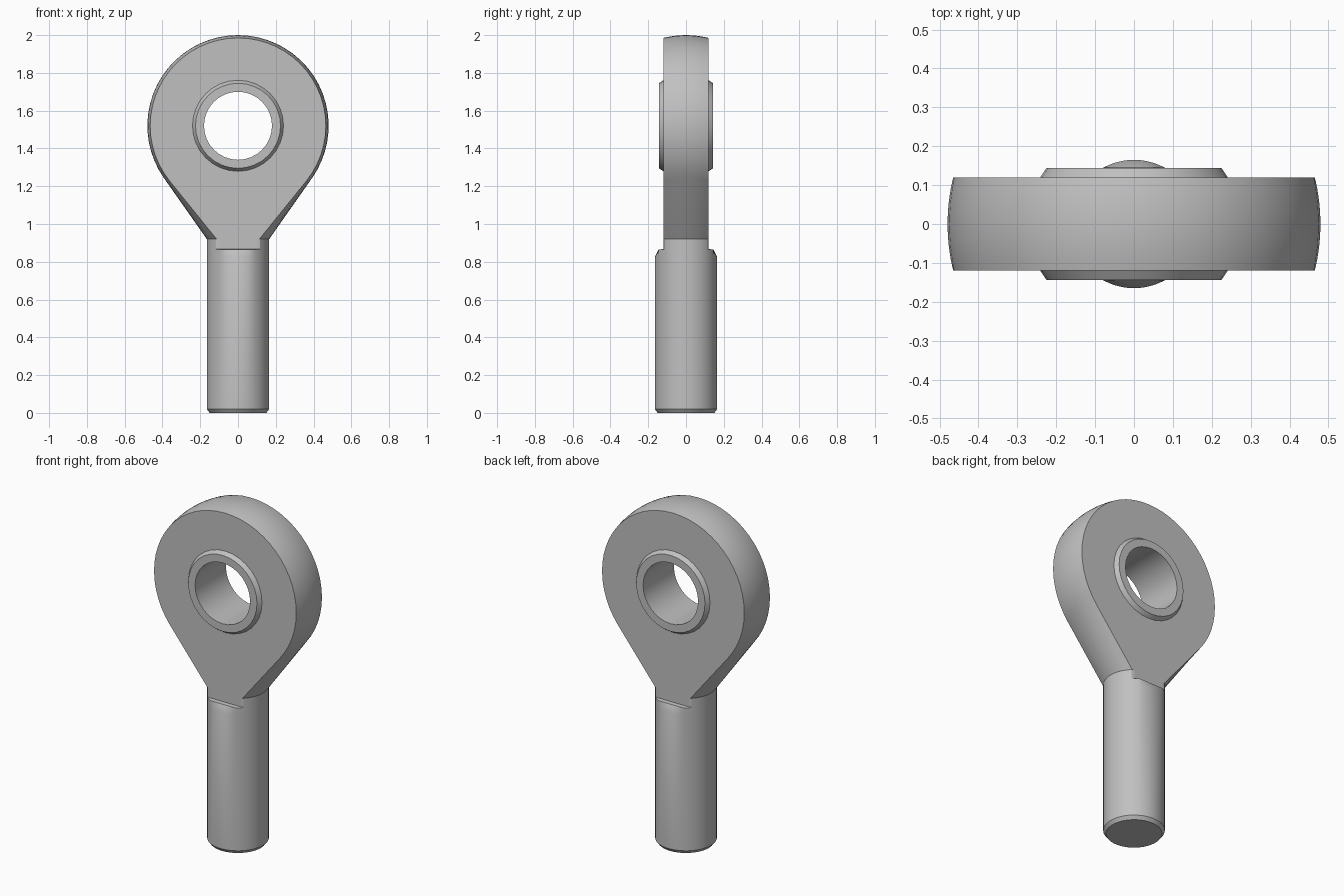
import bpy
import bmesh
from math import sin, cos, pi, hypot, atan2, acos, sqrt, radians

if "Cube" in bpy.data.objects:
    bpy.data.objects.remove(bpy.data.objects["Cube"], do_unlink=True)

EYE_Z = 1.52        # centre of the eye
HALF = 0.12         # half thickness of the head
SHANK_R = 0.165
NECK_Z = 0.92       # where the head meets the shank

steel = bpy.data.materials.new("steel grey")
steel.use_nodes = True
steel.diffuse_color = (0.53, 0.53, 0.53, 1)
steel.node_tree.nodes["Principled BSDF"].inputs["Base Color"].default_value = (0.53, 0.53, 0.53, 1)


def loft(name, loops, cyclic=False, caps=False):
    """Skin a list of equally long point loops into one object."""
    bm = bmesh.new()
    rows = [[bm.verts.new(p) for p in loop] for loop in loops]
    n = len(rows[0])
    pairs = list(zip(rows, rows[1:]))
    if cyclic:
        pairs.append((rows[-1], rows[0]))
    for a, b in pairs:
        for i in range(n):
            j = (i + 1) % n
            bm.faces.new((a[i], a[j], b[j], b[i]))
    if caps:
        bm.faces.new(rows[0])
        bm.faces.new(rows[-1])
    bmesh.ops.remove_doubles(bm, verts=bm.verts, dist=1e-5)
    bmesh.ops.recalc_face_normals(bm, faces=bm.faces)
    mesh = bpy.data.meshes.new(name)
    bm.to_mesh(mesh)
    bm.free()
    mesh.materials.append(steel)
    obj = bpy.data.objects.new(name, mesh)
    bpy.context.collection.objects.link(obj)
    bpy.ops.object.select_all(action="DESELECT")
    bpy.context.view_layer.objects.active = obj
    obj.select_set(True)
    bpy.ops.object.shade_smooth_by_angle(angle=radians(28))
    return obj


# Shank: chamfered rod whose neck is milled flat at front and back
def shank_loop(z, r, limit, n=64):
    angles = [2 * pi * i / n for i in range(n)]
    return [(r * cos(a), max(-limit, min(limit, r * sin(a))), z) for a in angles]


loft("shank", [
    shank_loop(0, 0.15, 1),
    shank_loop(0.02, SHANK_R, 1),
    shank_loop(0.825, SHANK_R, SHANK_R),
    shank_loop(0.865, SHANK_R, 0.145),
    shank_loop(0.867, SHANK_R, HALF),
    shank_loop(NECK_Z, SHANK_R, HALF),
], caps=True)


# Head: crowned teardrop, its flanks tangent to the eye and blending into the round shank
def teardrop(y, arc=40):
    r = 0.465 + 0.015 * (1 - (y / HALF) ** 2)
    w, drop = sqrt(SHANK_R ** 2 - y ** 2), NECK_Z - EYE_Z
    start = atan2(drop, w) + acos(r / hypot(w, drop))
    sweep = pi - 2 * start
    pts = [(w, y, NECK_Z)]
    for i in range(arc + 1):
        a = start + sweep * i / arc
        pts.append((r * cos(a), y, EYE_Z + r * sin(a)))
    return pts + [(-w, y, NECK_Z)]


def hole(outline, r=0.225):
    loop = []
    for x, y, z in outline:
        a = atan2(z - EYE_Z, x)
        loop.append((r * cos(a), y, EYE_Z + r * sin(a)))
    return loop


layers = [teardrop(HALF * k / 4) for k in range(-4, 5)]
loft("head", [hole(layers[0])] + layers + [hole(layers[-1])], cyclic=True)


# Bearing ring: bevelled sleeve with a through bore
def circle(r, y, n=32):
    return [(r * cos(2 * pi * i / n), y, EYE_Z + r * sin(2 * pi * i / n)) for i in range(n)]


profile = [(0.18, -0.144), (0.225, -0.144), (0.241, -HALF),
           (0.241, HALF), (0.225, 0.144), (0.18, 0.144)]
loft("bearing_ring", [circle(r, y) for r, y in profile], cyclic=True)
